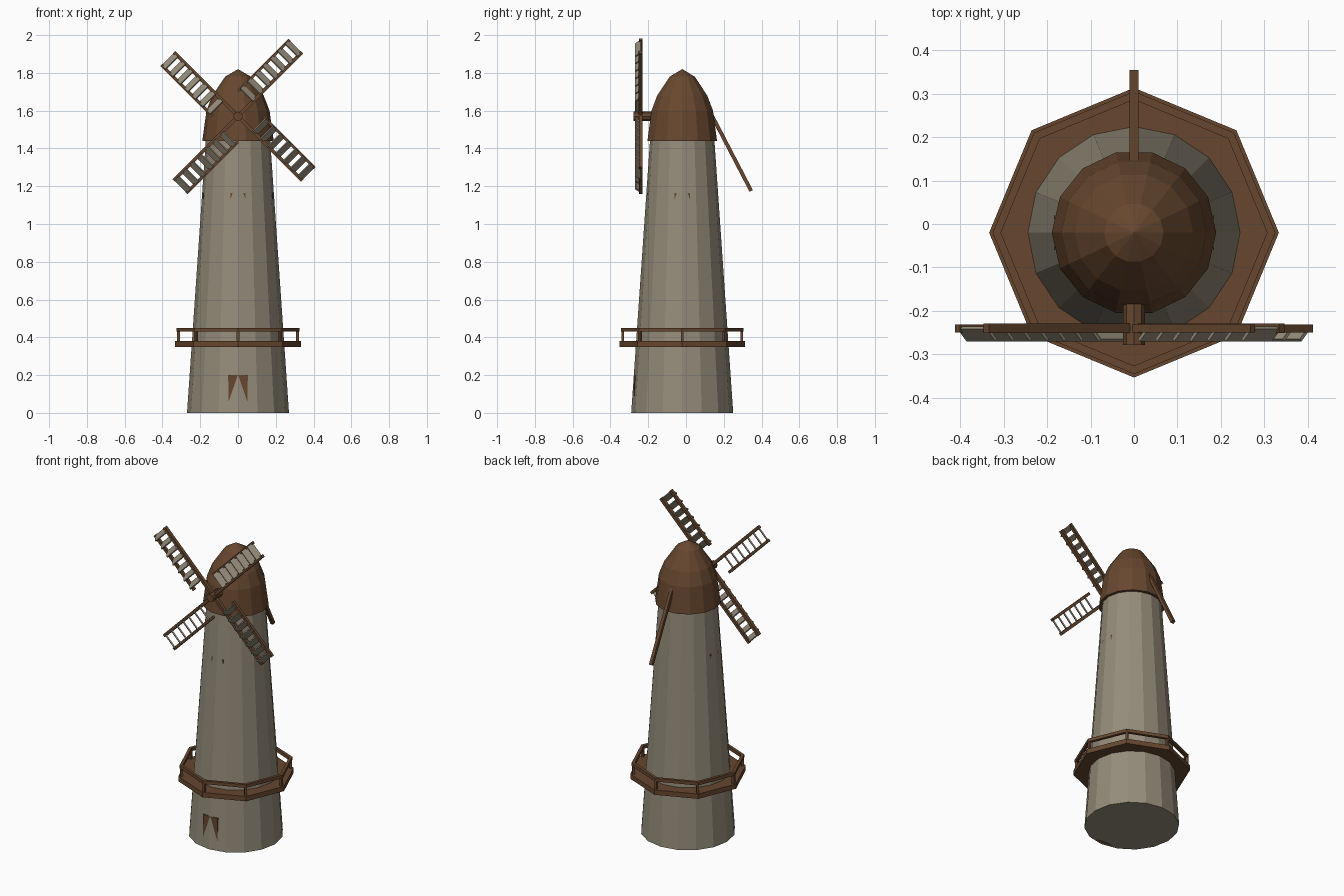
import bpy, bmesh, math
from mathutils import Matrix, Vector

cube = bpy.data.objects.get("Cube")
if cube:
    bpy.data.objects.remove(cube)

CY = -0.02          # tower axis
HUB_Z = 1.57


def material(name, rgb):
    m = bpy.data.materials.new(name)
    m.use_nodes = True
    m.diffuse_color = (*rgb, 1)
    m.node_tree.nodes["Principled BSDF"].inputs["Base Color"].default_value = (*rgb, 1)
    return m


STONE = material("stone grey", (0.30, 0.262, 0.195))
WOOD = material("wood brown", (0.135, 0.063, 0.028))


def finish(name, bm, mat):
    bmesh.ops.recalc_face_normals(bm, faces=bm.faces)
    mesh = bpy.data.meshes.new(name)
    bm.to_mesh(mesh)
    bm.free()
    mesh.materials.append(mat)
    obj = bpy.data.objects.new(name, mesh)
    bpy.context.collection.objects.link(obj)
    return obj


def lathe(name, profile, sides, mat, closed=False):
    """Faceted solid of revolution about the tower axis; profile is (radius, z)."""
    bm = bmesh.new()
    rings = []
    for r, z in profile:
        ring = []
        for i in range(sides):
            a = math.tau * i / sides
            ring.append(bm.verts.new((r * math.cos(a), CY + r * math.sin(a), z)))
        rings.append(ring)
    pairs = list(zip(rings, rings[1:]))
    if closed:
        pairs.append((rings[-1], rings[0]))
    else:
        bm.faces.new(rings[0])
        bm.faces.new(rings[-1])
    for a, b in pairs:
        for i in range(sides):
            j = (i + 1) % sides
            bm.faces.new((a[i], a[j], b[j], b[i]))
    bmesh.ops.remove_doubles(bm, verts=bm.verts, dist=1e-5)
    return finish(name, bm, mat)


def box(name, size, matrix, mat):
    bm = bmesh.new()
    bmesh.ops.create_cube(bm, size=1, matrix=matrix @ Matrix.Diagonal((*size, 1)))
    return finish(name, bm, mat)


def around(angle, offset):
    """Place something on the tower, turned about its axis."""
    return (Matrix.Translation((0, CY, 0)) @ Matrix.Rotation(angle, 4, "Z")
            @ Matrix.Translation(offset))


# Tower and domed cap
lathe("tower", [(0.27, 0), (0.17, 1.45)], 16, STONE)
lathe("cap", [(0.189, 1.44), (0.167, 1.6), (0.136, 1.68), (0.068, 1.78), (0, 1.82)], 14, WOOD)

# Gallery with railing
lathe("gallery_deck", [(0.333, 0.35), (0.333, 0.38)], 8, WOOD)
lathe("gallery_rail", [(0.325, 0.43), (0.325, 0.45), (0.306, 0.45), (0.306, 0.43)], 8, WOOD, True)
for i in range(8):
    box(f"rail_post_{i + 1}", (0.015, 0.015, 0.07),
        around(math.tau * i / 8, (0.315, 0, 0.405)), WOOD)

# Door and windows, mostly sunk into the faceted wall
box("door", (0.1, 0.02, 0.2), around(0, (0, -0.246, 0.1)), WOOD)
for side, turn in (("front", 0), ("left", 1), ("right", -1)):
    box(f"window_{side}", (0.08, 0.02, 0.12),
        around(turn * math.pi / 2, (0, -0.174, 1.105)), WOOD)

# Axle
bm = bmesh.new()
bmesh.ops.create_cone(bm, cap_ends=True, segments=8, radius1=0.025, radius2=0.025, depth=0.14,
                      matrix=Matrix.Translation((0, -0.208, HUB_Z)) @ Matrix.Rotation(math.pi / 2, 4, "X"))
finish("axle", bm, WOOD)

# Four sails: local x runs outward, local z across the sail
for k in range(4):
    turn = Matrix.Translation((0, -0.24, HUB_Z)) @ Matrix.Rotation(-math.pi / 4 - k * math.pi / 2, 4, "Y")
    box(f"sail_{k + 1}_arm", (0.48, 0.022, 0.018), turn @ Matrix.Translation((0.24, 0, 0)), WOOD)
    box(f"sail_{k + 1}_outer_rail", (0.385, 0.018, 0.016),
        turn @ Matrix.Translation((0.2875, 0, 0.094)), WOOD)
    for s in range(7):
        place = turn @ Matrix.Translation((0.125 + s * 0.056, -0.013, 0.048)) @ Matrix.Rotation(math.radians(45), 4, "Z")
        box(f"sail_{k + 1}_slat_{s + 1}", (0.04, 0.008, 0.094), place, STONE)

# Steering pole at the back
top, end = Vector((0, 0.09, 1.665)), Vector((0, 0.345, 1.175))
tilt = (end - top).to_track_quat("Z", "Y").to_matrix().to_4x4()
box("tail_pole", (0.02, 0.02, (end - top).length),
    Matrix.Translation((top + end) / 2) @ tilt, WOOD)
